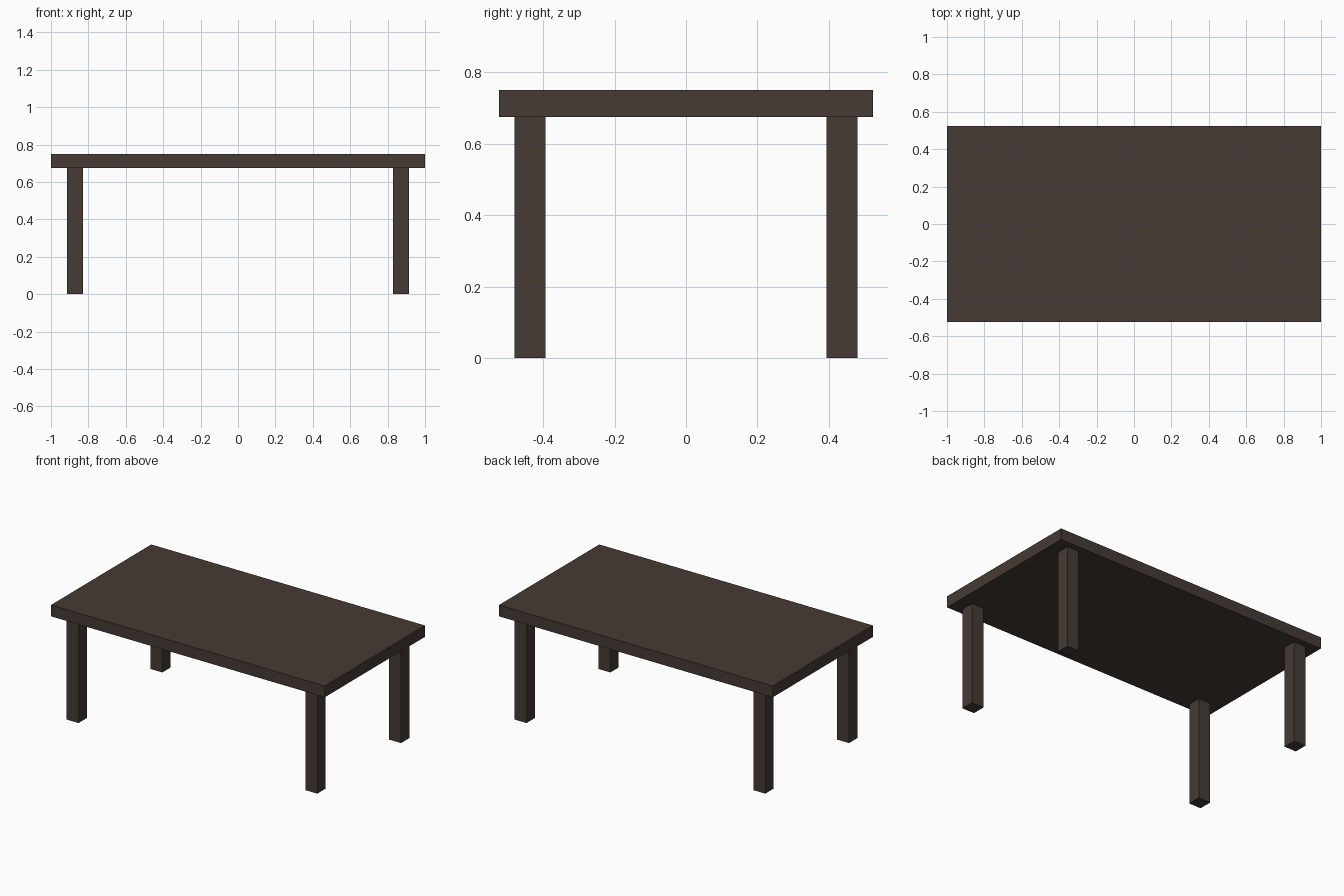
import bpy

if "Cube" in bpy.data.objects:
    bpy.data.objects.remove(bpy.data.objects["Cube"])

# Dark brown wood, used for the whole table
wood = bpy.data.materials.new("dark_brown_wood")
wood.diffuse_color = (0.061, 0.043, 0.035, 1.0)
wood.use_nodes = True
wood.node_tree.nodes["Principled BSDF"].inputs["Base Color"].default_value = wood.diffuse_color


def box(name, lo, hi):
    """Axis-aligned box between two corners."""
    center = [(a + b) / 2 for a, b in zip(lo, hi)]
    bpy.ops.mesh.primitive_cube_add(size=1, location=center)
    obj = bpy.context.object
    obj.name = name
    obj.scale = [b - a for a, b in zip(lo, hi)]
    bpy.ops.object.transform_apply(location=False, rotation=False, scale=True)
    obj.data.materials.append(wood)
    return obj


TOP_Z, UNDER_Z = 0.75, 0.675
HALF_LEG = 0.0435
LEG_X, LEG_Y = 0.872, 0.437

# Table top
box("table_top", (-1, -0.523, UNDER_Z), (1, 0.523, TOP_Z))

# Four square legs, set in from the corners
for side, sx in (("left", -1), ("right", 1)):
    for end, sy in (("front", -1), ("back", 1)):
        x, y = sx * LEG_X, sy * LEG_Y
        box(f"{end}_{side}_leg",
            (x - HALF_LEG, y - HALF_LEG, 0),
            (x + HALF_LEG, y + HALF_LEG, UNDER_Z))
